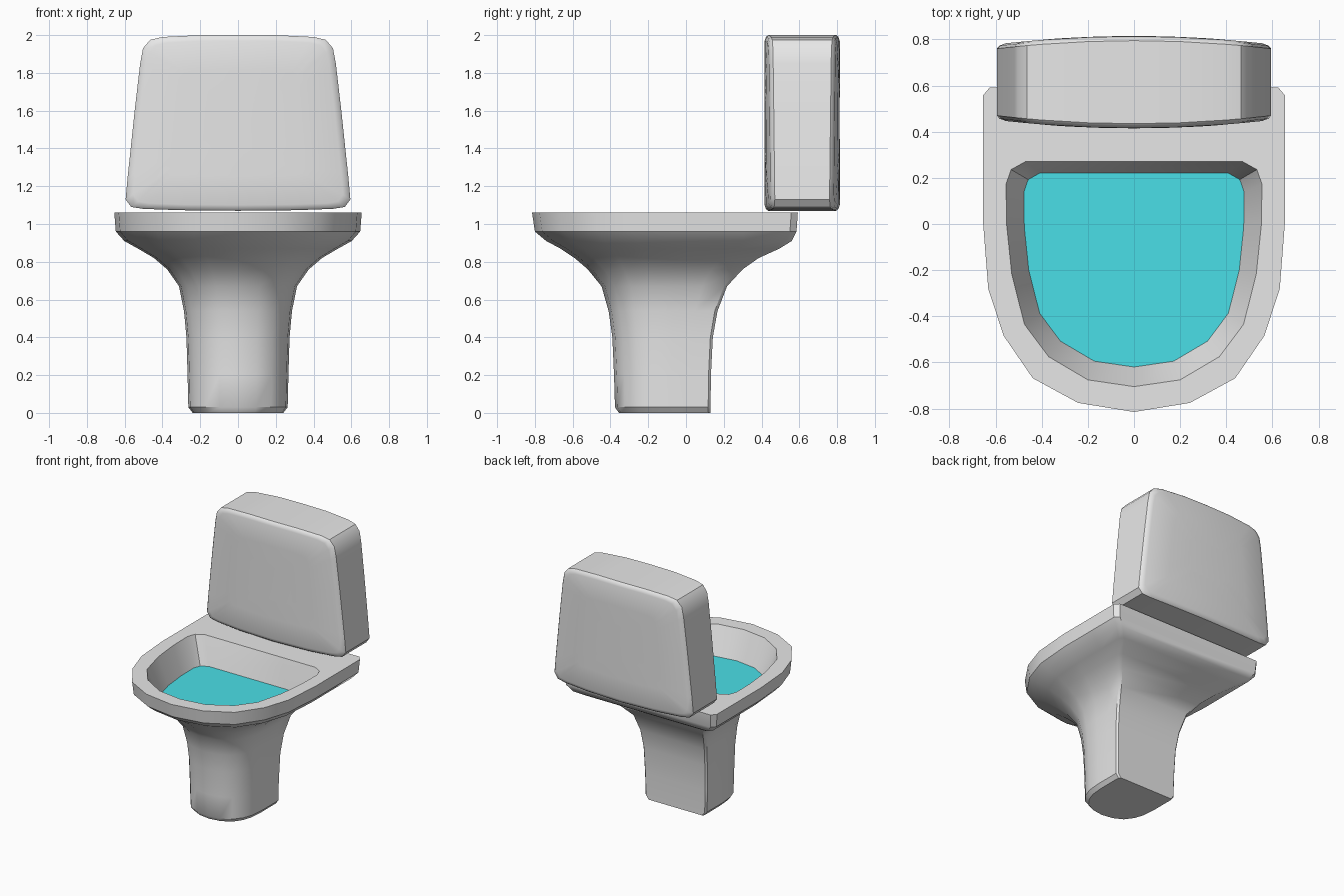
import bpy, bmesh, math

cube = bpy.data.objects.get("Cube")
if cube:
    bpy.data.objects.remove(cube, do_unlink=True)


def material(name, rgb):
    m = bpy.data.materials.new(name)
    m.use_nodes = True
    m.diffuse_color = (*rgb, 1)
    m.node_tree.nodes["Principled BSDF"].inputs["Base Color"].default_value = (*rgb, 1)
    return m


ceramic = material("grey ceramic", (0.8, 0.8, 0.8))
water = material("turquoise water", (0.075, 0.81, 0.88))


def loft(name, rings, mats, last_cap_material=0):
    """Skin a list of closed rings and cap both ends."""
    bm = bmesh.new()
    loops = [[bm.verts.new(p) for p in ring] for ring in rings]
    for a, b in zip(loops, loops[1:]):
        n = len(a)
        for i in range(n):
            j = (i + 1) % n
            bm.faces.new((a[i], a[j], b[j], b[i]))
    bm.faces.new(loops[0])
    bm.faces.new(loops[-1]).material_index = last_cap_material
    bmesh.ops.recalc_face_normals(bm, faces=bm.faces)
    mesh = bpy.data.meshes.new(name)
    bm.to_mesh(mesh)
    bm.free()
    for m in mats:
        mesh.materials.append(m)
    ob = bpy.data.objects.new(name, mesh)
    bpy.context.collection.objects.link(ob)
    bpy.ops.object.select_all(action='DESELECT')
    ob.select_set(True)
    bpy.context.view_layer.objects.active = ob
    bpy.ops.object.shade_smooth_by_angle(angle=math.radians(35))
    return ob


def mirrored(half):
    """Close a half outline across x = 0; points on the axis stay single."""
    return half + [(-x, v) for x, v in reversed(half) if x > 0]


# D-shaped outlines: x over half width, then 0 at the front to 1 at the back
OUTER = mirrored([(0, 0), (.37, .028), (.67, .104), (.863, .235), (.965, .38),
                  (1, .59), (1, .8), (1, .975), (.955, 1)])
INNER = mirrored([(0, 0), (.36, .03), (.667, .133), (.856, .277), (.955, .5),
                  (.995, .72), (1, .9), (.96, .965), (.85, 1)])


def d_ring(shape, z, w, front, back):
    return [(x * w, front + v * (back - front), z) for x, v in shape]


# Pedestal and bowl: height, half width, front y, back y
outside = [(0, .24, -.355, .13), (.03, .263, -.376, .13), (.2, .267, -.381, .132),
           (.4, .273, -.39, .142), (.54, .286, -.41, .167), (.67, .312, -.447, .217),
           (.76, .375, -.52, .3), (.82, .445, -.59, .385), (.87, .53, -.665, .495),
           (.91, .602, -.74, .56), (.96, .647, -.8, .585), (1.06, .655, -.815, .592)]
rings = [d_ring(OUTER, *r) for r in outside]
# Basin walls down to the water surface
rings.append(d_ring(INNER, 1.06, .555, -.705, .27))
rings.append(d_ring(INNER, .85, .478, -.62, .222))
loft("bowl_and_pedestal", rings, [ceramic, water], 1)

# Tank: rounded tapering outline, softly bulging front and back
OUTLINE = mirrored([(0, 1.07), (.3, 1.073), (.5, 1.08), (.565, 1.09), (.595, 1.13),
                    (.584, 1.25), (.547, 1.6), (.518, 1.85), (.503, 1.93),
                    (.465, 1.975), (.4, 1.99), (.2, 2), (0, 2)])


def tank_ring(scale, depth, side):
    mid_y, mid_z = .615, 1.535
    ring = []
    for x, z in OUTLINE:
        x *= scale
        bulge = depth - .03 * (x / .55) ** 2
        ring.append((x, mid_y + side * bulge, mid_z + (z - mid_z) * scale))
    return ring


steps = [(.3, .2), (.6, .2), (.935, .199), (.98, .192), (1, .18)]
front = [tank_ring(s, d, -1) for s, d in steps]
rear = [tank_ring(s, d, 1) for s, d in reversed(steps)]
loft("tank", front + rear, [ceramic])
